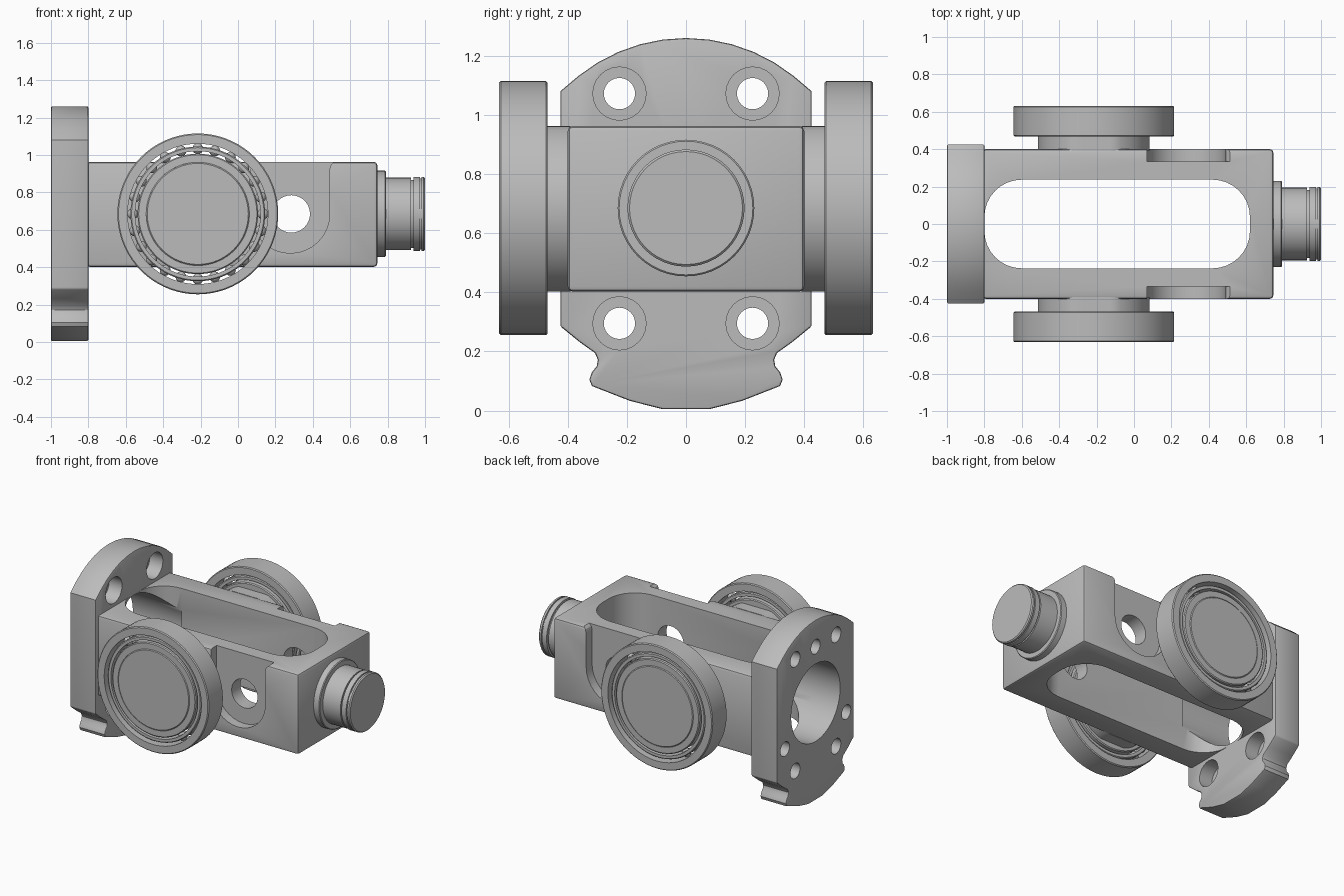
import bpy, bmesh
from math import sin, cos, pi, radians
from mathutils import Vector

cube = bpy.data.objects.get("Cube")
if cube:
    bpy.data.objects.remove(cube, do_unlink=True)

metal = bpy.data.materials.new("plain grey metal")
metal.use_nodes = True
GREY = (0.5, 0.5, 0.5, 1)
metal.diffuse_color = GREY
metal.node_tree.nodes["Principled BSDF"].inputs["Base Color"].default_value = GREY

ZC = 0.685      # height of every main axis
WX = -0.215     # roller axis position along the body


def place(axis, a, b, t):
    return {"x": Vector((t, a, b)), "y": Vector((a, t, b)), "z": Vector((a, b, t))}[axis]


def finish(name, bm):
    bmesh.ops.recalc_face_normals(bm, faces=bm.faces)
    mesh = bpy.data.meshes.new(name)
    bm.to_mesh(mesh)
    bm.free()
    mesh.materials.append(metal)
    ob = bpy.data.objects.new(name, mesh)
    bpy.context.collection.objects.link(ob)
    return ob


def arc(ca, cb, r, start, end, n):
    angles = [radians(start + (end - start) * i / n) for i in range(n + 1)]
    return [(ca + r * cos(t), cb + r * sin(t)) for t in angles]


def circle(ca, cb, r, n=32):
    return arc(ca, cb, r, 0, 360, n)[:-1]


def prism(name, axis, points, lo, hi):
    bm = bmesh.new()
    ends = [[bm.verts.new(place(axis, a, b, t)) for a, b in points] for t in (lo, hi)]
    bm.faces.new(ends[0])
    bm.faces.new(ends[1])
    n = len(points)
    for i in range(n):
        j = (i + 1) % n
        bm.faces.new((ends[0][i], ends[0][j], ends[1][j], ends[1][i]))
    return finish(name, bm)


def lathe(name, axis, ca, cb, profile, n=64, ring=False):
    """Revolve (position, radius) pairs; a ring closes its own section."""
    bm = bmesh.new()
    loops = [[bm.verts.new(place(axis, a, b, t)) for a, b in circle(ca, cb, r, n)]
             for t, r in profile]
    pairs = list(zip(loops, loops[1:]))
    if ring:
        pairs.append((loops[-1], loops[0]))
    else:
        bm.faces.new(loops[0])
        bm.faces.new(loops[-1])
    for p, q in pairs:
        for i in range(n):
            j = (i + 1) % n
            bm.faces.new((p[i], p[j], q[j], q[i]))
    return finish(name, bm)


def bake(ob):
    graph = bpy.context.evaluated_depsgraph_get()
    mesh = bpy.data.meshes.new_from_object(ob.evaluated_get(graph))
    ob.modifiers.clear()
    ob.data = mesh


def bevel(ob, width):
    mod = ob.modifiers.new("edge", "BEVEL")
    mod.width, mod.segments = width, 2
    mod.limit_method, mod.angle_limit = "ANGLE", radians(50)
    bake(ob)


def cut(ob, cutters):
    for c in cutters:
        mod = ob.modifiers.new("cut", "BOOLEAN")
        mod.operation, mod.solver, mod.object = "DIFFERENCE", "EXACT", c
        bake(ob)
        bpy.data.objects.remove(c, do_unlink=True)


# End plate: round top, flat sides, notched lower tongue
half = [(0.08, 0.005), (0.19, 0.033), (0.318, 0.083), (0.327, 0.105), (0.318, 0.13),
        (0.302, 0.15), (0.298, 0.172), (0.308, 0.195), (0.36, 0.232), (0.425, 0.285)]
half += [(0.425, 1.08)] + arc(0, 0.68, 0.58, 43.5, 90, 6)[1:]
outline = half + [(-y, z) for y, z in reversed(half[:-1])]
plate = prism("end_plate", "x", outline, -1, -0.8)
bevel(plate, 0.008)
cutters = [prism("bore_cutter", "x", circle(0, ZC, 0.27, 48), -1.1, -0.7)]
for y in (-0.225, 0.225):
    for z in (0.295, 1.072):
        cutters.append(prism("bolt_cutter", "x", circle(y, z, 0.053, 24), -1.1, -0.7))
        cutters.append(prism("counterbore_cutter", "x", circle(y, z, 0.09, 24), -0.9, -0.7))
for y, z in arc(0, ZC, 0.39, 90, 330, 2):
    cutters.append(prism("dowel_cutter", "x", circle(y, z, 0.05, 24), -1.1, -0.87))
cut(plate, cutters)

# Yoke body with a long rounded slot, side pockets and a cross hole
body = prism("yoke_body", "z", [(-0.81, -0.4), (0.745, -0.4), (0.745, 0.4), (-0.81, 0.4)],
             0.402, 0.963)
bevel(body, 0.018)
slot = []
for cx, cy, start in ((0.42, 0.037, 0), (-0.6, 0.037, 90), (-0.6, -0.037, 180), (0.42, -0.037, 270)):
    slot += arc(cx, cy, 0.2, start, start + 90, 8)
cutters = [prism("slot_cutter", "z", slot, 0.2, 1.2),
           prism("bore_cutter", "x", circle(0, ZC, 0.27, 48), -1.1, -0.6),
           prism("cross_hole_cutter", "y", circle(0.285, ZC, 0.1), -1, 1)]
pocket = arc(0.28, ZC, 0.21, 180, 360, 16)
pocket += [(0.49, 0.925), (0.497, 0.948), (0.515, 0.964), (0.515, 1.1), (0.07, 1.1)]
for lo, hi in ((0.335, 0.6), (-0.6, -0.335)):
    cutters.append(prism("pocket_cutter", "y", pocket, lo, hi))
cut(body, cutters)

# Stub shaft with collar and two retaining grooves
lathe("shaft_collar", "x", 0, ZC, [(0.73, 0.231), (0.785, 0.231), (0.79, 0.226)], 48)
shaft = [(0.78, 0.194), (0.925, 0.194), (0.925, 0.182), (0.937, 0.182), (0.937, 0.198),
         (0.972, 0.198), (0.972, 0.19), (0.98, 0.19), (0.98, 0.198), (0.993, 0.198), (1, 0.191)]
lathe("stub_shaft", "x", 0, ZC, shaft, 48)


def bearing_ring(name, s, inner, outer, lo, hi):
    c = 0.006
    lathe(name, "y", WX, ZC, [(s * lo, inner), (s * lo, outer - c), (s * (lo + c), outer),
                              (s * (hi - c), outer), (s * hi, outer - c), (s * hi, inner)],
          72, ring=True)


# Rollers on both sides
for s, side in ((1, "back"), (-1, "front")):
    boss = [(x, min(max(z, 0.403), 0.962)) for x, z in circle(WX, ZC, 0.298, 64)]
    prism(side + "_boss", "y", boss, s * 0.39, s * 0.475)
    lathe(side + "_pin", "y", WX, ZC, [(s * 0.46, 0.276), (s * 0.617, 0.276), (s * 0.623, 0.27)])
    bearing_ring(side + "_inner_race", s, 0.276, 0.322, 0.47, 0.62)
    bearing_ring(side + "_ball_cage", s, 0.335, 0.36, 0.485, 0.615)
    bearing_ring(side + "_outer_race", s, 0.375, 0.43, 0.468, 0.632)
    bm = bmesh.new()
    for x, z in circle(WX, ZC, 0.3485, 24):
        ball = bmesh.ops.create_uvsphere(bm, u_segments=12, v_segments=8, radius=0.029)
        bmesh.ops.translate(bm, verts=ball["verts"], vec=(x, s * 0.55, z))
    finish(side + "_balls", bm)

# Smooth the round surfaces and keep edges crisp
bpy.ops.object.select_all(action="DESELECT")
for ob in bpy.context.collection.objects:
    if ob.type == "MESH" and metal.name in ob.data.materials:
        ob.select_set(True)
        bpy.context.view_layer.objects.active = ob
bpy.ops.object.shade_smooth_by_angle(angle=radians(30))
